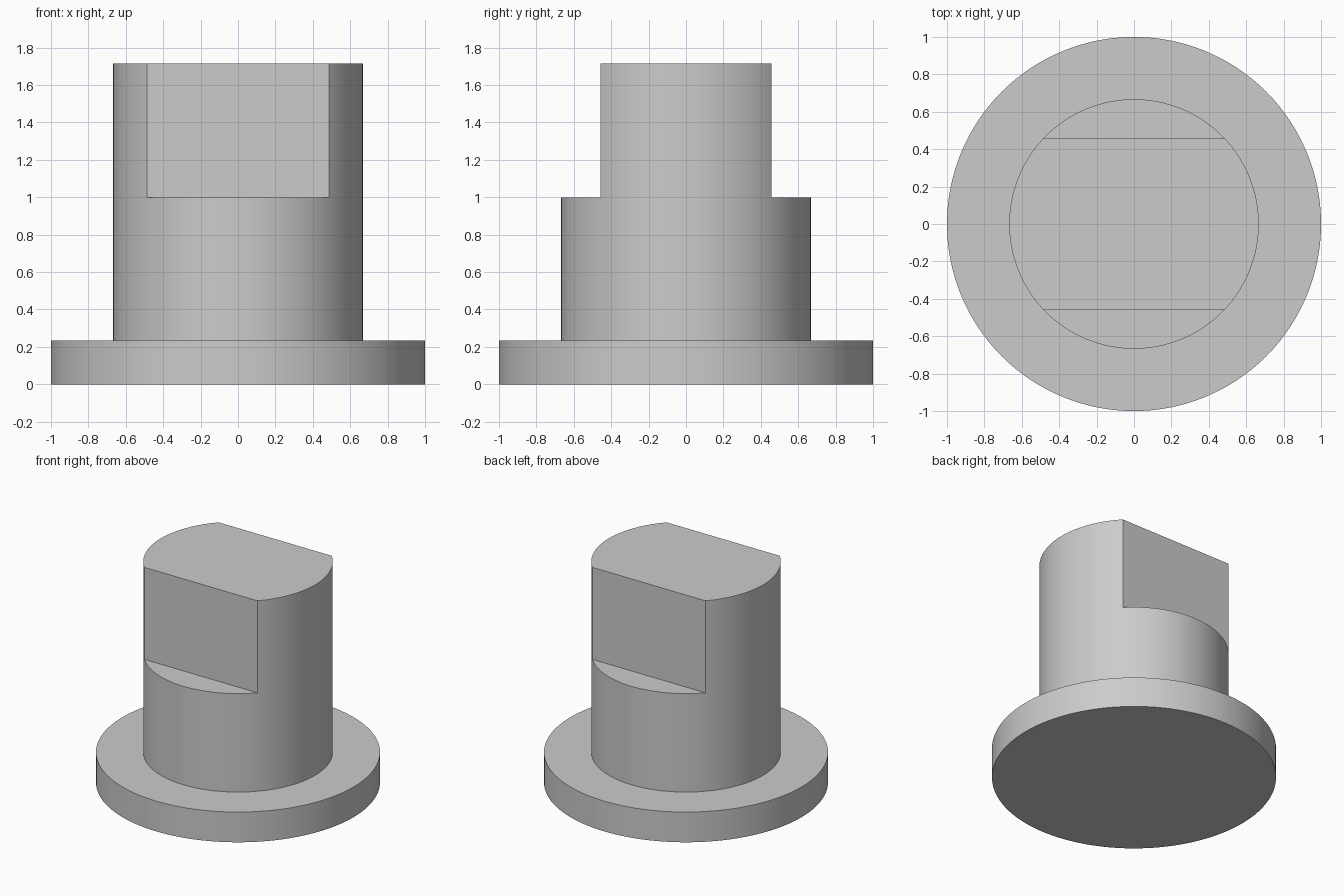
import bpy
import bmesh
import math
from mathutils import Matrix

SEGMENTS = 128
FLANGE_R, FLANGE_H = 1.0, 0.235
SHANK_R, TOP = 0.667, 1.715
FLAT_Y, FLAT_Z = 0.457, 1.0

cube = bpy.data.objects.get("Cube")
if cube:
    bpy.data.objects.remove(cube, do_unlink=True)

grey = bpy.data.materials.new("plain_grey")
grey.use_nodes = True
colour = (0.6, 0.6, 0.6, 1.0)
grey.diffuse_color = colour
grey.node_tree.nodes["Principled BSDF"].inputs["Base Color"].default_value = colour


def add_object(name, bm):
    bmesh.ops.recalc_face_normals(bm, faces=bm.faces)
    mesh = bpy.data.meshes.new(name)
    bm.to_mesh(mesh)
    bm.free()
    mesh.materials.append(grey)
    obj = bpy.data.objects.new(name, mesh)
    bpy.context.collection.objects.link(obj)
    return obj


# Flanged shank: one stepped profile turned around the z axis
profile = [(FLANGE_R, 0), (FLANGE_R, FLANGE_H), (SHANK_R, FLANGE_H), (SHANK_R, TOP)]
bm = bmesh.new()
rings = []
for r, z in profile:
    angles = [math.tau * i / SEGMENTS for i in range(SEGMENTS)]
    rings.append([bm.verts.new((r * math.cos(a), r * math.sin(a), z)) for a in angles])
for low, high in zip(rings, rings[1:]):
    for i in range(SEGMENTS):
        j = (i + 1) % SEGMENTS
        bm.faces.new((low[i], low[j], high[j], high[i]))
bm.faces.new(rings[0])
bm.faces.new(rings[-1])
body = add_object("flanged_shank", bm)

# Cutters for the two wrench flats, front and back
cutters = []
for side, name in ((-1, "front_flat_cutter"), (1, "back_flat_cutter")):
    bm = bmesh.new()
    place = Matrix.Translation((0, side * (FLAT_Y + 0.5), FLAT_Z + 0.5))
    bmesh.ops.create_cube(bm, size=1, matrix=place @ Matrix.Diagonal((2, 1, 1, 1)))
    cutter = add_object(name, bm)
    cutter.hide_render = True
    cutters.append(cutter)
    cut = body.modifiers.new(name, 'BOOLEAN')
    cut.operation = 'DIFFERENCE'
    cut.solver = 'EXACT'
    cut.object = cutter

# Apply the cuts, drop the cutters and shade the curved walls smooth
bpy.ops.object.select_all(action='DESELECT')
body.select_set(True)
bpy.context.view_layer.objects.active = body
for cutter in cutters:
    bpy.ops.object.modifier_apply(modifier=cutter.name)
    bpy.data.objects.remove(cutter, do_unlink=True)
bpy.ops.object.shade_smooth_by_angle(angle=math.radians(30))
